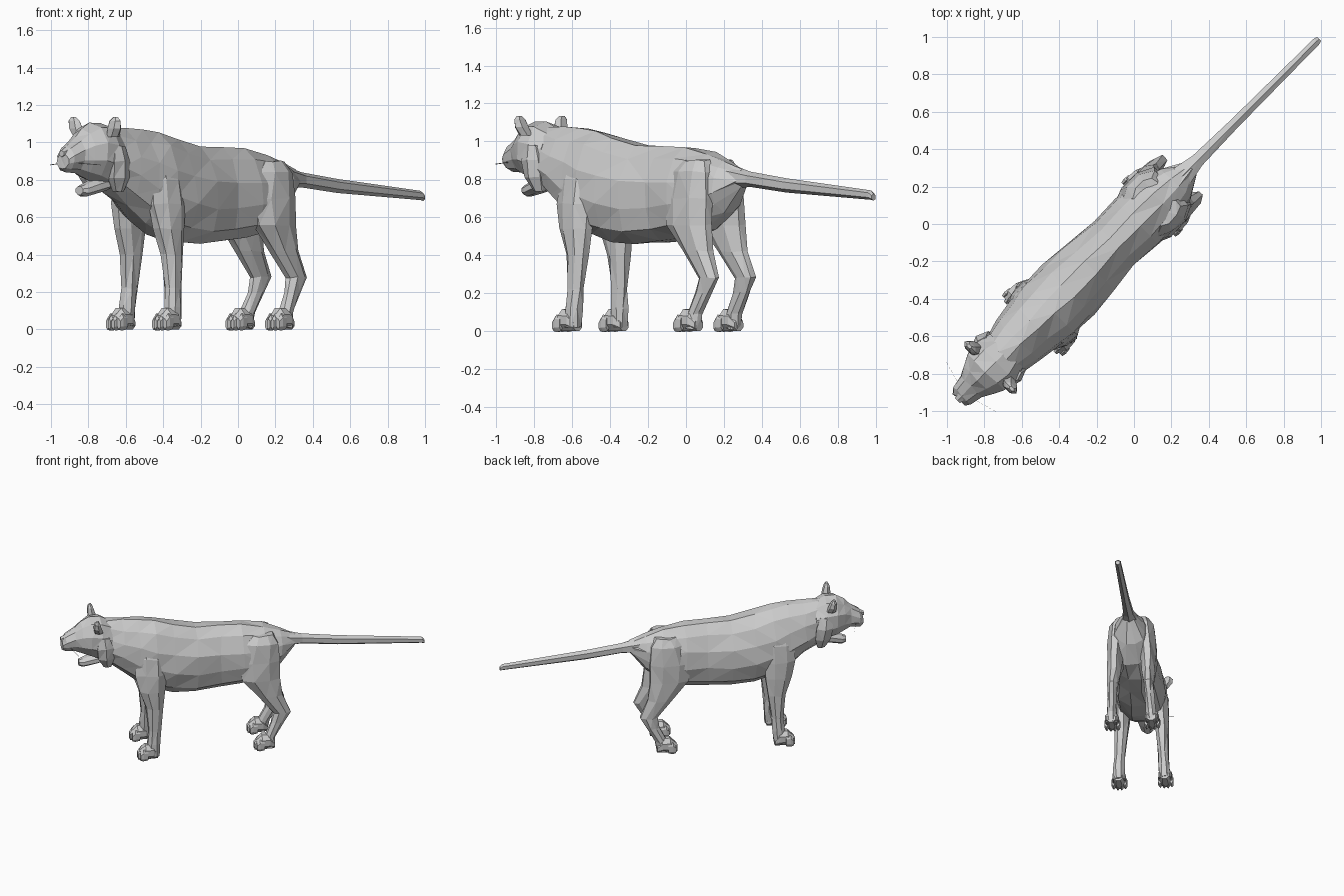
import bpy, bmesh, math, random
from mathutils import Vector

random.seed(4)
R2 = math.sqrt(2)
mat = bpy.data.materials.new("light grey")
mat.diffuse_color = (0.6, 0.6, 0.6, 1)


def world(u, v, z):
    # u runs along the body (tail positive), v across it; the animal stands diagonally
    return Vector(((u + v) / R2, (u - v) / R2, z))


def loft(name, rings, jitter=0.0):
    """Skin a list of rings of (u, v, z) points and cap both ends, flat facets."""
    bm = bmesh.new()
    rows = []
    for ring in rings:
        rows.append([bm.verts.new(world(*p) + Vector(
            [random.uniform(-jitter, jitter) for _ in range(3)])) for p in ring])
    n = len(rows[0])
    for a, b in zip(rows, rows[1:]):
        for i in range(n):
            j = (i + 1) % n
            bm.faces.new((a[i], a[j], b[j], b[i]))
    bm.faces.new(rows[0])
    bm.faces.new(rows[-1])
    bmesh.ops.triangulate(bm, faces=bm.faces[:])
    bmesh.ops.recalc_face_normals(bm, faces=bm.faces[:])
    me = bpy.data.meshes.new(name)
    bm.to_mesh(me)
    bm.free()
    me.materials.append(mat)
    ob = bpy.data.objects.new(name, me)
    bpy.context.collection.objects.link(ob)
    return ob


def circle(n):
    return [(math.cos(2 * math.pi * (i + .5) / n), math.sin(2 * math.pi * (i + .5) / n)) for i in range(n)]


def along(name, secs, n=10, v=0, jitter=0.0, taper=0.0):
    """Horizontal part: sections (u, top z, bottom z, half width)."""
    k = 1 / math.cos(math.pi / n)
    rings = []
    for u, top, bot, w in secs:
        zc, h = (top + bot) / 2, (top - bot) / 2
        rings.append([(u, v + c * w * (1 - taper * s), zc + s * h * k) for c, s in circle(n)])
    return loft(name, rings, jitter)


def upright(name, secs, n=7, side=1, jitter=0.0):
    """Standing part: sections (z, u, half length, v, half width)."""
    return loft(name, [[(u + c * ru, side * (v + s * rv), z) for c, s in circle(n)]
                       for z, u, ru, v, rv in secs], jitter)


# torso and neck
along("torso", [(.42, .85, .76, .045), (.31, .90, .63, .115), (.18, .94, .53, .16),
                (.02, .965, .49, .17), (-.15, .97, .475, .16), (-.33, .975, .46, .18),
                (-.50, 1.01, .475, .195), (-.64, 1.05, .51, .195), (-.76, 1.065, .57, .175),
                (-.88, 1.07, .67, .155), (-1.0, 1.075, .75, .13)], 12, jitter=.008, taper=.15)

# tail
along("tail", [(.36, .865, .76, .07), (.48, .835, .765, .042), (.75, .80, .735, .032),
               (1.38, .738, .695, .024), (1.40, .72, .69, .018)], 6)

# head, jaw and nose
along("head", [(-.96, 1.06, .77, .13), (-1.04, 1.10, .77, .155), (-1.12, 1.10, .80, .145),
               (-1.18, 1.065, .825, .11), (-1.23, 1.02, .84, .082), (-1.30, .975, .845, .068),
               (-1.325, .94, .86, .045)], 10, jitter=.004)
along("lower_jaw", [(-1.02, .82, .745, .08), (-1.10, .80, .725, .065),
                    (-1.17, .775, .71, .048), (-1.20, .765, .72, .03)], 8)
along("nose", [(-1.29, .98, .93, .03), (-1.335, .955, .925, .022)], 6)

for side, label in ((1, "left"), (-1, "right")):
    # cheek ruff, ears, whiskers
    upright("cheek_ruff_" + label, [(.98, -1.03, .045, .12, .03), (.90, -1.02, .07, .125, .045),
                                    (.81, -1.01, .07, .11, .05), (.735, -1.0, .03, .09, .03)],
            6, side, .004)
    upright("ear_" + label, [(1.03, -1.07, .035, .125, .035), (1.075, -1.08, .032, .145, .048),
                             (1.115, -1.085, .022, .155, .042), (1.135, -1.085, .01, .16, .018)], 6, side)
    along("whisker_" + label, [(-1.27, .892, .888, .002), (-1.271, .892, .888, .002)], 4, side * .05)
    tip = bpy.data.objects["whisker_" + label].data
    for vert in tip.vertices[4:]:
        vert.co += world(.04, side * .14, -.01)

    # legs
    upright("front_leg_" + label, [(.90, -.68, .06, .10, .05), (.80, -.68, .12, .125, .065),
                                   (.67, -.68, .125, .14, .065), (.54, -.67, .105, .15, .06),
                                   (.40, -.655, .07, .155, .052), (.22, -.66, .048, .165, .042),
                                   (.12, -.665, .05, .17, .045), (.02, -.67, .048, .172, .045)], 8, side, .005)
    upright("hind_leg_" + label, [(.90, .17, .08, .085, .05), (.84, .16, .13, .105, .065),
                                  (.70, .14, .165, .115, .07), (.56, .15, .155, .125, .065),
                                  (.42, .22, .10, .13, .052), (.28, .305, .07, .135, .04),
                                  (.20, .275, .05, .14, .036), (.09, .215, .045, .148, .04),
                                  (.01, .205, .045, .15, .042)], 8, side, .005)

    # paws with four toes each
    for name, pu, pv in (("front_paw_", -.715, .174), ("hind_paw_", .165, .15)):
        along(name + label, [(pu + .08, .06, 0, .035), (pu + .045, .11, 0, .052),
                             (pu - .015, .115, 0, .056), (pu - .055, .075, .005, .045)], 8, side * pv)
        for t in range(4):
            off = (t - 1.5) * .029
            fu = pu - .055 + abs(t - 1.5) * .014
            along(f"{name}{label}_toe_{t + 1}", [(fu + .035, .075, .005, .014), (fu, .08, 0, .018),
                                                 (fu - .022, .055, .003, .013)], 6, side * pv + off)
